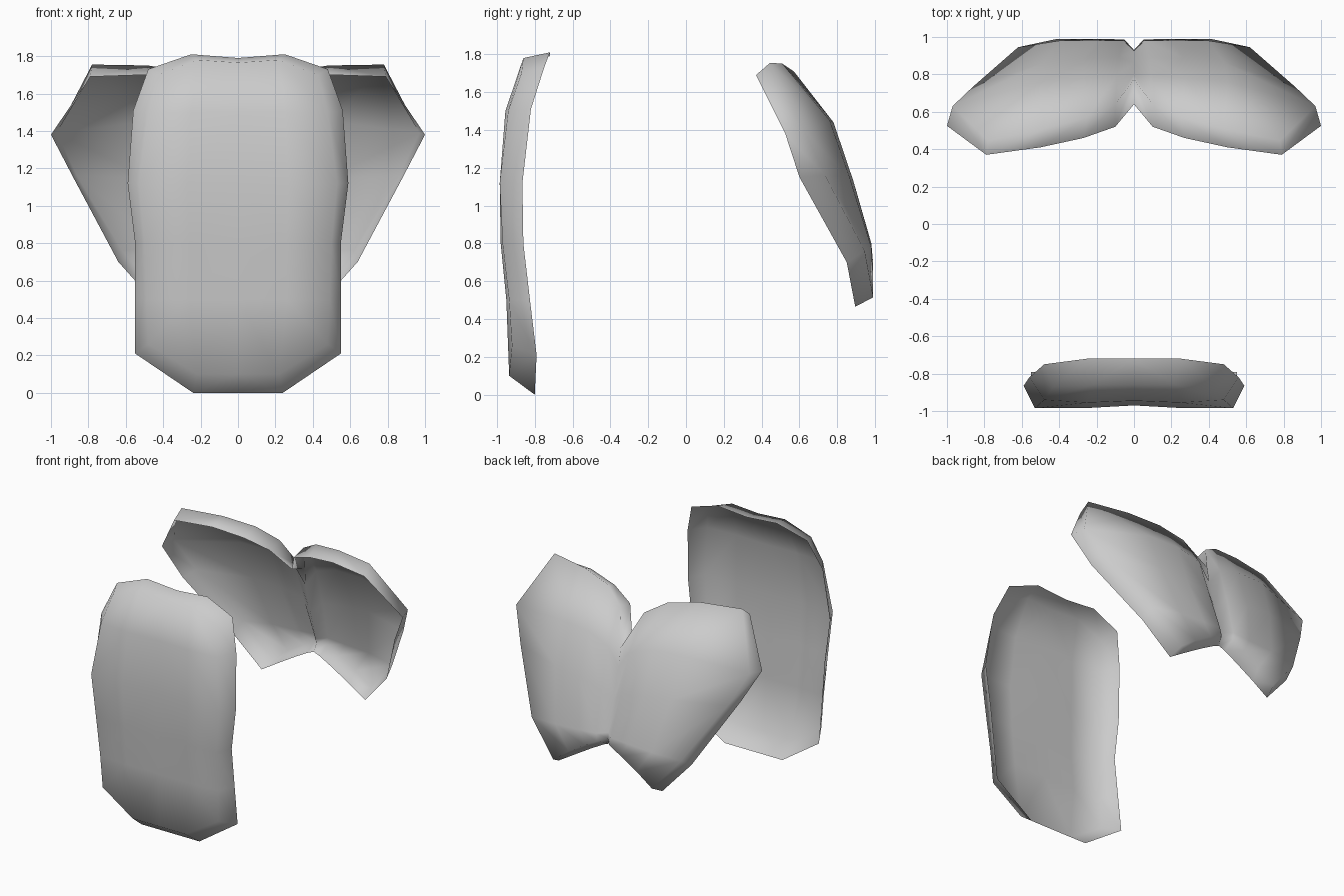
import bpy, bmesh


def shell(name, rows, flip=False):
    """Open half-shell lofted through rows of (x, y, z), mirrored across x = 0."""
    bm = bmesh.new()
    cache = {}

    def vert(p):
        if p not in cache:
            cache[p] = bm.verts.new(p)
        return cache[p]

    for upper, lower in zip(rows, rows[1:]):
        # short rim rows repeat their corner so corners close as triangles
        n = max(len(upper), len(lower))
        a = upper + [upper[-1]] * (n - len(upper))
        b = lower + [lower[-1]] * (n - len(lower))
        for i in range(n - 1):
            ring = []
            for p in (a[i], b[i], b[i + 1], a[i + 1]):
                if p not in ring:
                    ring.append(p)
            if len(ring) > 2:
                face = bm.faces.new([vert(p) for p in (ring[::-1] if flip else ring)])
                face.smooth = True
    mesh = bpy.data.meshes.new(name)
    bm.to_mesh(mesh)
    bm.free()
    obj = bpy.data.objects.new(name, mesh)
    bpy.context.collection.objects.link(obj)
    mirror = obj.modifiers.new("Mirror", 'MIRROR')
    mirror.use_clip = True
    return obj


# Front plate: first and last rows and the last column are the rim
shell("front_plate", [
    [(0, -.72, 1.79), (.25, -.72, 1.81), (.48, -.75, 1.73)],
    [(0, -.86, 1.765), (.22, -.86, 1.78), (.43, -.87, 1.70), (.48, -.75, 1.73)],
    [(0, -.945, 1.5), (.25, -.955, 1.5), (.48, -.94, 1.5), (.56, -.82, 1.51)],
    [(0, -.97, 1.12), (.27, -.985, 1.12), (.53, -.985, 1.12), (.59, -.865, 1.12)],
    [(0, -.97, .8), (.26, -.98, .8), (.5, -.97, .8), (.55, -.86, .8)],
    [(0, -.945, .5), (.26, -.95, .5), (.49, -.935, .5), (.55, -.825, .5)],
    [(0, -.935, .1), (.22, -.935, .1), (.48, -.92, .26), (.55, -.79, .21)],
    [(0, -.80, 0), (.24, -.80, 0), (.55, -.79, .21)],
])

# Back plate: two wing shapes joined by a valley on the centre line
shell("back_plate", [
    [(0, .64, 1.43), (.10, .52, 1.59), (.27, .46, 1.66), (.50, .41, 1.70), (.79, .37, 1.69)],
    [(0, .775, 1.38), (.10, .64, 1.62), (.25, .57, 1.71), (.48, .51, 1.75), (.78, .445, 1.755),
     (.79, .37, 1.69)],
    [(0, .80, 1.25), (.09, .80, 1.38), (.27, .78, 1.44), (.50, .76, 1.45), (.97, .63, 1.39),
     (1.0, .525, 1.38)],
    [(0, .86, 1.02), (.08, .89, 1.1), (.27, .885, 1.13), (.48, .865, 1.15), (.86, .735, 1.16),
     (.88, .60, 1.15)],
    [(0, .92, .80), (.06, .98, .80), (.20, .98, .79), (.40, .98, .78), (.62, .945, .76),
     (.64, .85, .70)],
    [(0, .93, .76), (.05, .985, .745), (.15, .99, .69), (.28, .99, .61), (.41, .99, .515),
     (.43, .895, .465)],
    [(0, .90, .71), (.05, .90, .69), (.15, .90, .635), (.30, .90, .545), (.43, .895, .465)],
], flip=True)
